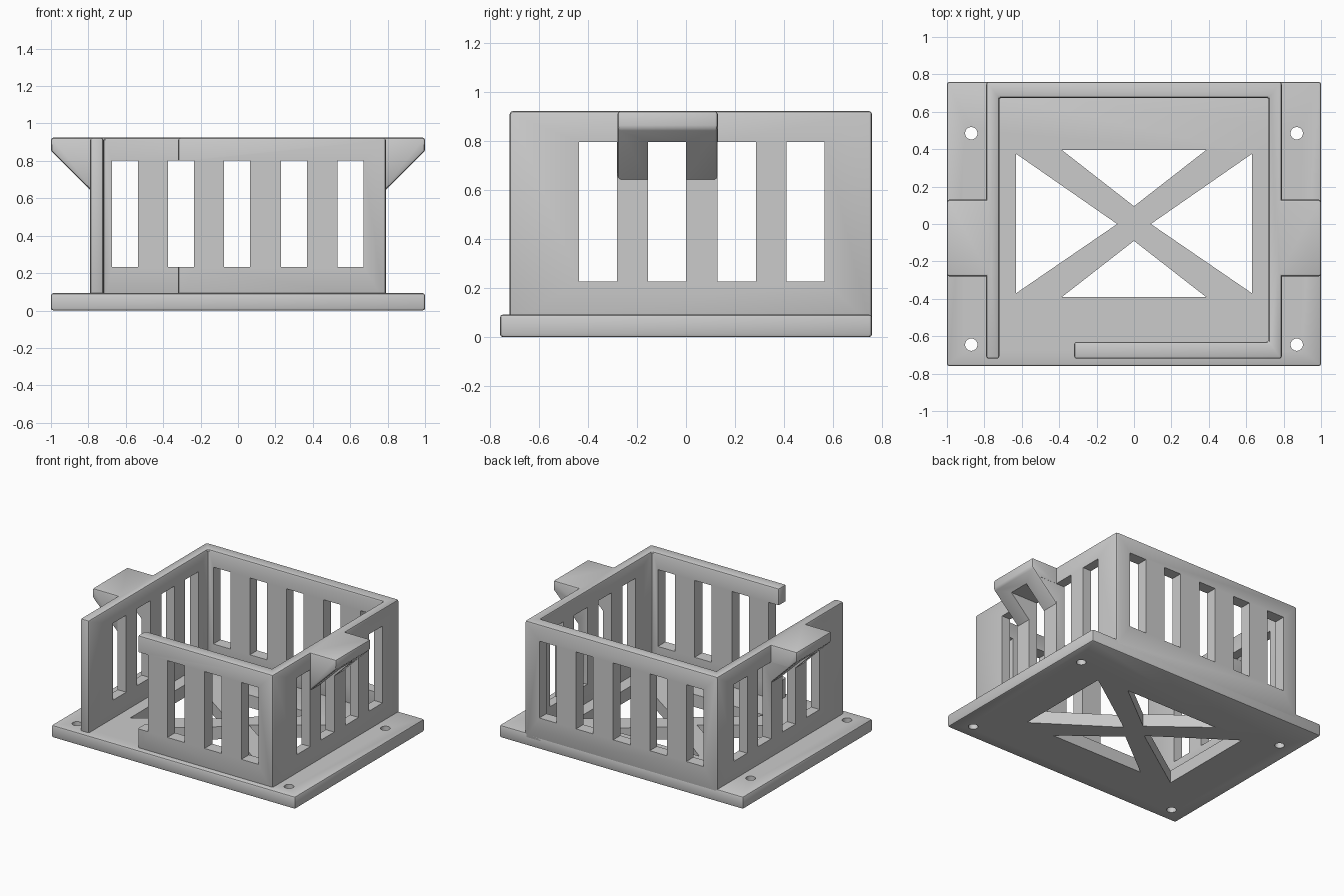
import bpy
import math
from mathutils import Vector

cube = bpy.data.objects.get("Cube")
if cube:
    bpy.data.objects.remove(cube, do_unlink=True)

GREY = (0.6, 0.6, 0.6, 1)
grey = bpy.data.materials.new("plain grey")
grey.diffuse_color = GREY
grey.use_nodes = True
grey.node_tree.nodes["Principled BSDF"].inputs["Base Color"].default_value = GREY


def prisms(name, outlines, start, end, axis="z"):
    """Extrude flat outlines along z (points are x, y) or y (points are x, z)."""
    verts, faces = [], []
    for pts in outlines:
        n, o = len(pts), len(verts)
        for d in (start, end):
            verts += [(a, b, d) if axis == "z" else (a, d, b) for a, b in pts]
        faces.append([o + i for i in reversed(range(n))])
        faces.append([o + n + i for i in range(n)])
        for i in range(n):
            j = (i + 1) % n
            faces.append([o + i, o + j, o + n + j, o + n + i])
    mesh = bpy.data.meshes.new(name)
    mesh.from_pydata(verts, [], faces)
    area = sum(p.x * q.y - q.x * p.y for p, q in
               zip(map(Vector, outlines[0]), map(Vector, outlines[0][1:] + outlines[0][:1])))
    if (area < 0) == (axis == "z"):
        mesh.flip_normals()
    mesh.materials.append(grey)
    obj = bpy.data.objects.new(name, mesh)
    bpy.context.collection.objects.link(obj)
    return obj


def rect(x0, x1, y0, y1):
    return [(x0, y0), (x1, y0), (x1, y1), (x0, y1)]


def apply(obj, mod):
    bpy.context.view_layer.objects.active = obj
    bpy.ops.object.modifier_apply(modifier=mod.name)


def bevel(obj, width, segments):
    mod = obj.modifiers.new("rounding", "BEVEL")
    mod.width, mod.segments = width, segments
    apply(obj, mod)


def combine(obj, other, operation):
    mod = obj.modifiers.new(operation.lower(), "BOOLEAN")
    mod.operation, mod.object, mod.solver = operation, other, "EXACT"
    apply(obj, mod)
    bpy.data.objects.remove(other, do_unlink=True)


# Base plate with cross braces and screw holes
base = prisms("base_plate", [rect(-1, 1, -0.76, 0.76)], 0, 0.093)
bevel(base, 0.013, 2)
windows = [
    [(-0.385, 0.395), (0, 0.095), (0.385, 0.395)],
    [(-0.385, -0.39), (0.385, -0.39), (0, -0.09)],
    [(-0.63, 0.375), (-0.63, -0.37), (-0.09, 0)],
    [(0.63, 0.375), (0.09, 0), (0.63, -0.37)],
]
circle = [(0.033 * math.cos(i * math.tau / 32), 0.033 * math.sin(i * math.tau / 32))
          for i in range(32)]
holes = [[(x + cx, y + cy) for x, y in circle]
         for cx in (-0.87, 0.87) for cy in (-0.645, 0.485)]
combine(base, prisms("base_cutter", windows + holes, -0.1, 0.2), "DIFFERENCE")

# Wall ring with a gap at the front
walls = prisms("slotted_walls", [[
    (-0.79, -0.72), (-0.72, -0.72), (-0.72, 0.675), (0.72, 0.675), (0.72, -0.63),
    (-0.32, -0.63), (-0.32, -0.72), (0.79, -0.72), (0.79, 0.76), (-0.79, 0.76)]],
    0.05, 0.924)
bevel(walls, 0.013, 2)

# Overhanging side brackets
for side, name in ((1, "left_bracket"), (-1, "right_bracket")):
    profile = [(0.75, 0.605), (1, 0.853), (1, 0.924), (0.75, 0.924)]
    pts = [(side * x, z) for x, z in profile][::side]
    bracket = prisms(name, [pts], -0.28, 0.13, "y")
    bevel(bracket, 0.013, 2)
    combine(walls, bracket, "UNION")

# Slots through front and back, then through both sides and the brackets
front_slots = [rect(c - 0.07, c + 0.07, 0.232, 0.802)
               for c in (-0.605, -0.305, -0.005, 0.3, 0.602)]
combine(walls, prisms("front_cutter", front_slots, -1, 1, "y"), "DIFFERENCE")
side_slots = [rect(-1.2, 1.2, c - 0.078, c + 0.078)
              for c in (-0.36, -0.078, 0.207, 0.488)]
combine(walls, prisms("side_cutter", side_slots, 0.228, 0.798), "DIFFERENCE")

# Smooth rounded edges, keep corners sharp
for obj in (base, walls):
    bpy.ops.object.select_all(action="DESELECT")
    obj.select_set(True)
    bpy.context.view_layer.objects.active = obj
    bpy.ops.object.shade_smooth_by_angle(angle=math.radians(30))
